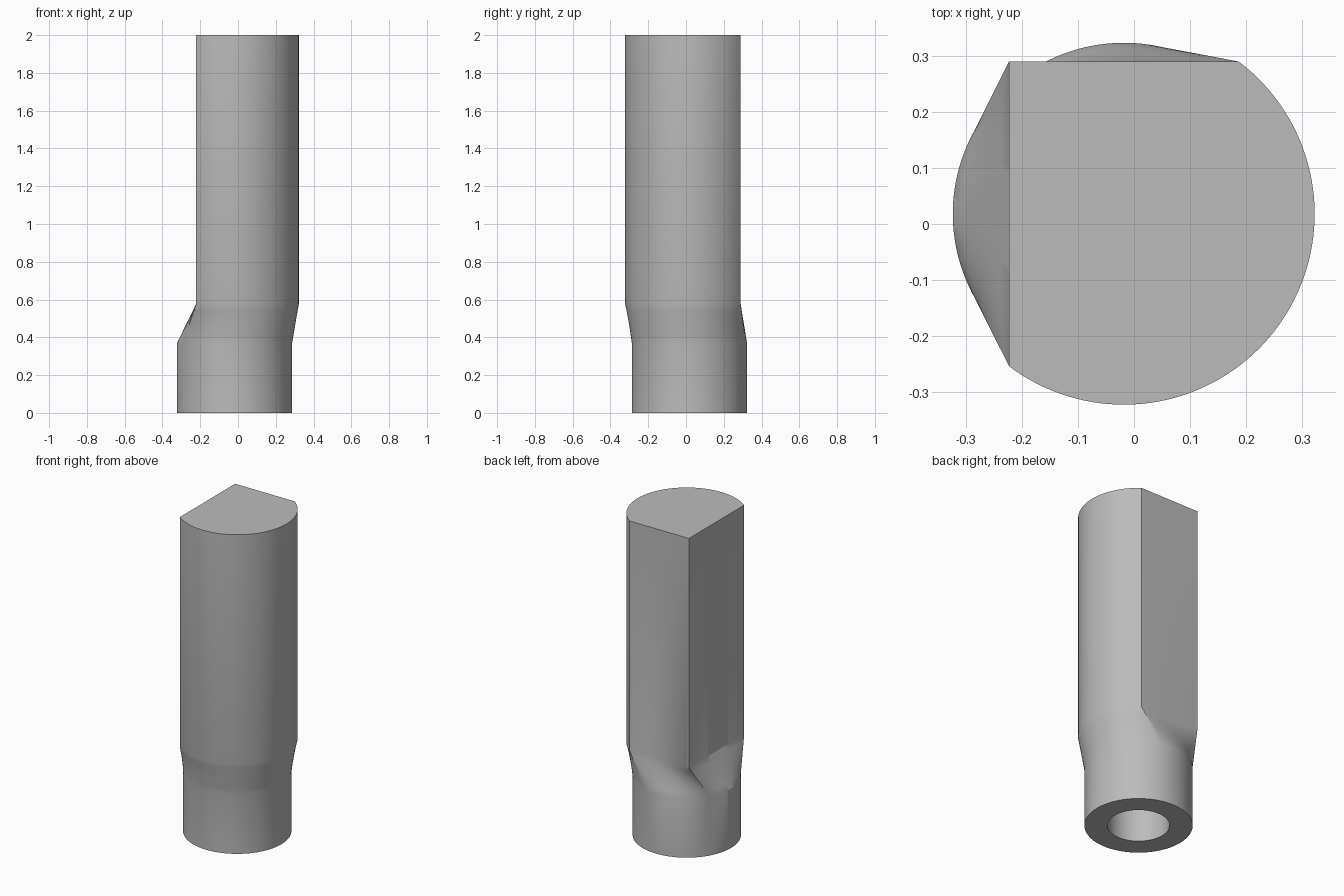
import bpy
import bmesh
from math import sin, cos, radians, pi
from mathutils import Vector

cube = bpy.data.objects.get("Cube")
if cube:
    bpy.data.objects.remove(cube, do_unlink=True)

AXIS = Vector((-0.018, 0.018, 0))
R_SHANK, R_BASE, R_BORE = 0.34, 0.305, 0.175
Z_BASE, Z_SHANK, Z_TOP, Z_BORE = 0.37, 0.575, 2.0, 0.37

grey = bpy.data.materials.new("plain grey")
grey.use_nodes = True
colour = (0.5, 0.5, 0.5, 1)
grey.diffuse_color = colour
grey.node_tree.nodes["Principled BSDF"].inputs["Base Color"].default_value = colour


def polar(radius, degrees):
    a = radians(degrees)
    return Vector((radius * cos(a), radius * sin(a), 0))


# Matching outlines: (shank start, shank end, base start, base end, steps, flat)
SECTORS = [
    (53, 127, 77, 150, 24, True),
    (127, 233, 150, 207, 24, True),
    (233, 413, 207, 437, 72, False),
]
shank, base, bore = [], [], []
for s0, s1, b0, b1, steps, flat in SECTORS:
    for i in range(steps):
        t = i / steps
        if flat:
            shank.append(polar(R_SHANK, s0).lerp(polar(R_SHANK, s1), t))
        else:
            shank.append(polar(R_SHANK, s0 + (s1 - s0) * t))
        angle = b0 + (b1 - b0) * t
        base.append(polar(R_BASE, angle))
        bore.append(polar(R_BORE, angle))

bm = bmesh.new()


def ring(points, z):
    return [bm.verts.new(p + AXIS + Vector((0, 0, z))) for p in points]


def bridge(lower, upper):
    n = len(lower)
    for i in range(n):
        j = (i + 1) % n
        bm.faces.new((lower[i], lower[j], upper[j], upper[i]))


# Blind bore, round base, blended neck and two-flat shank in one skin
rings = [ring(bore, Z_BORE), ring(bore, 0), ring(base, 0)]
NECK = 6
for k in range(NECK + 1):
    t = k / NECK
    outline = [b.lerp(s, t) for b, s in zip(base, shank)]
    rings.append(ring(outline, Z_BASE + (Z_SHANK - Z_BASE) * t))
rings.append(ring(shank, Z_TOP))
for lower, upper in zip(rings, rings[1:]):
    bridge(lower, upper)
bm.faces.new(rings[-1])
bm.faces.new(list(reversed(rings[0])))
bmesh.ops.recalc_face_normals(bm, faces=bm.faces)

mesh = bpy.data.meshes.new("flatted_shank")
bm.to_mesh(mesh)
bm.free()
mesh.materials.append(grey)
body = bpy.data.objects.new("flatted_shank", mesh)
bpy.context.collection.objects.link(body)
bpy.ops.object.select_all(action='DESELECT')
body.select_set(True)
bpy.context.view_layer.objects.active = body
bpy.ops.object.shade_smooth_by_angle(angle=radians(25))
